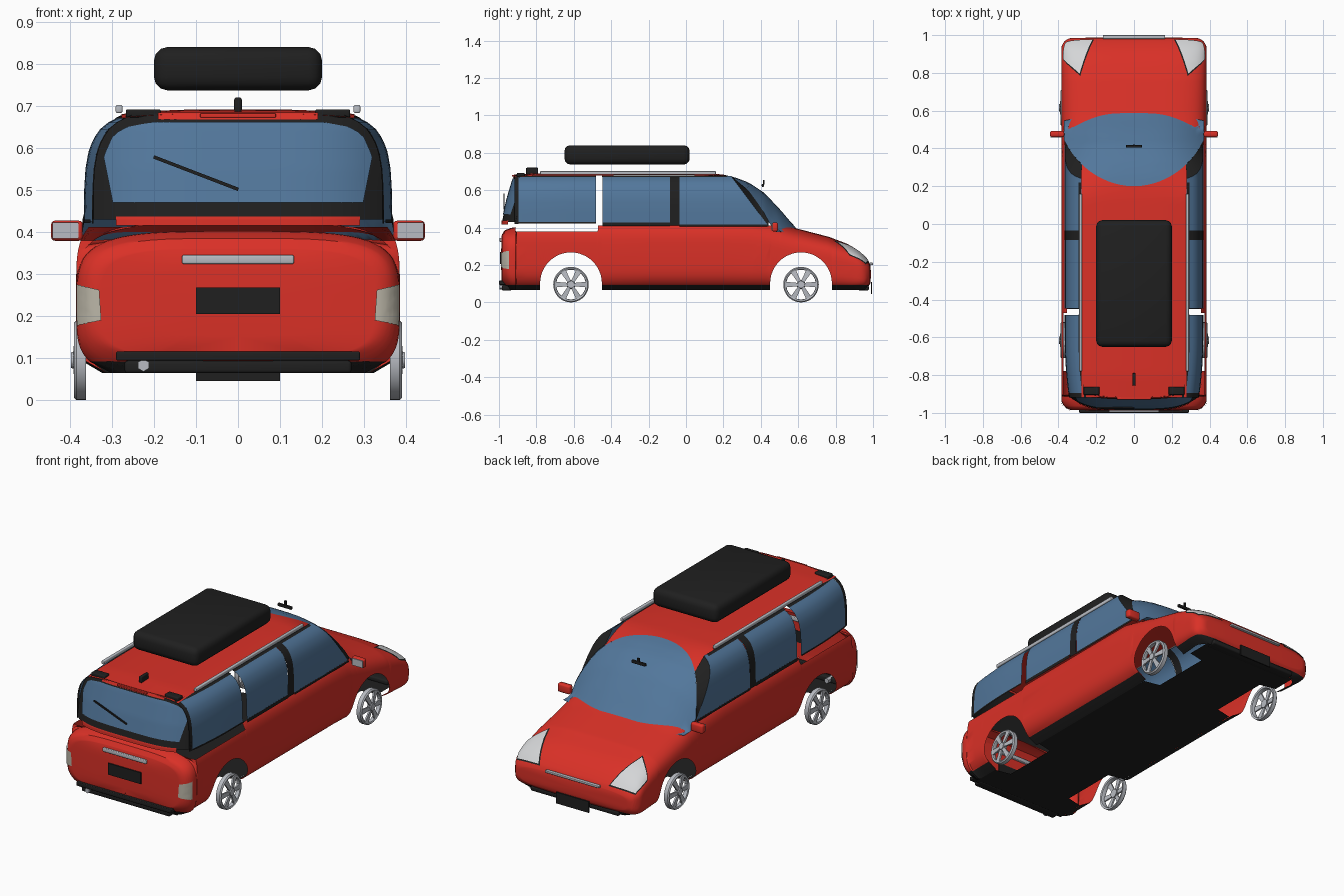
import bpy, bmesh, math
from mathutils import Vector, Matrix
from mathutils.bvhtree import BVHTree

if "Cube" in bpy.data.objects:
    bpy.data.objects.remove(bpy.data.objects["Cube"])


def material(name, r, g, b):
    m = bpy.data.materials.new(name)
    m.diffuse_color = (r, g, b, 1)
    m.use_nodes = True
    m.node_tree.nodes["Principled BSDF"].inputs["Base Color"].default_value = m.diffuse_color
    return m


RED = material("red paint", .70, .03, .02)
BLUE = material("blue glass", .085, .185, .33)
BLACK = material("black trim", .014, .014, .014)
SILVER = material("silver metal", .48, .50, .54)
LAMP = material("clear lamp", .66, .67, .68)
CREAM = material("cream lamp", .50, .47, .39)


def finish(name, bm, mats, outward=True, angle=35):
    bmesh.ops.remove_doubles(bm, verts=bm.verts, dist=1e-5)
    bmesh.ops.recalc_face_normals(bm, faces=bm.faces)
    c = Vector((0, 0, .33))
    if outward and sum((f.calc_center_median() - c).dot(f.normal) * f.calc_area() for f in bm.faces) < 0:
        bmesh.ops.reverse_faces(bm, faces=bm.faces)
    me = bpy.data.meshes.new(name)
    bm.to_mesh(me)
    bm.free()
    ob = bpy.data.objects.new(name, me)
    bpy.context.collection.objects.link(ob)
    for m in mats:
        me.materials.append(m)
    bpy.ops.object.select_all(action='DESELECT')
    ob.select_set(True)
    bpy.context.view_layer.objects.active = ob
    bpy.ops.object.shade_smooth_by_angle(angle=math.radians(angle))
    return ob


def add_grid(bm, pts):
    vs = [[bm.verts.new(p) for p in row] for row in pts]
    for a, b in zip(vs, vs[1:]):
        for i in range(len(a) - 1):
            bm.faces.new((a[i], a[i + 1], b[i + 1], b[i]))


def surf(name, fn, nu, nv, mat):
    bm = bmesh.new()
    add_grid(bm, [[fn(i / nu, j / nv) for j in range(nv + 1)] for i in range(nu + 1)])
    return finish(name, bm, [mat])


def box(name, lo, hi, mat, bevel=0, rot=None):
    bm = bmesh.new()
    lo, hi = Vector(lo), Vector(hi)
    bmesh.ops.create_cube(bm, size=1)
    bmesh.ops.scale(bm, vec=hi - lo, verts=bm.verts)
    if bevel:
        bmesh.ops.bevel(bm, geom=bm.edges[:], offset=bevel, segments=3, profile=.5, affect='EDGES')
    if rot:
        bmesh.ops.rotate(bm, matrix=rot, verts=bm.verts)
    bmesh.ops.translate(bm, vec=(lo + hi) / 2, verts=bm.verts)
    return finish(name, bm, [mat], False)


def interp(tab, x):
    if x <= tab[0][0]:
        return tab[0][1]
    for (a, p), (b, q) in zip(tab, tab[1:]):
        if x <= b:
            return p + (q - p) * (x - a) / (b - a)
    return tab[-1][1]


# ---- lower body: superelliptic sections, wheel arches cut by starting higher
END, ARCH_Y, ARCH_Z, ARCH_R = .985, .615, .102, .165
TOP = [(-.985, .36), (-.97, .385), (-.93, .40), (-.912, .402), (-.905, .47), (.35, .47), (.5, .425),
       (.58, .398), (.765, .35), (.87, .31), (.92, .278), (.95, .25), (.975, .222), (.985, .20)]
BOT = [(-.985, .10), (-.96, .07), (-.93, .045), (.9, .045), (.96, .06), (.985, .10)]
ROWS = 24


def section(y, k, s):
    d, r = min(END - abs(y), .06), .06
    w = .385 - (r - math.sqrt(max(0, r * r - (r - d) ** 2)))
    zt, zb = interp(TOP, y), interp(BOT, y)
    zm, hh = (zt + zb) / 2, (zt - zb) / 2

    def ang(z):
        v = max(-1, min(1, (z - zm) / hh))
        return math.asin(math.copysign(v * v, v))
    dy = abs(abs(y) - ARCH_Y)
    z0 = max(.065, zb)
    if dy < ARCH_R:
        z0 = max(z0, ARCH_Z + math.sqrt(ARCH_R ** 2 - dy * dy))
    t0, t1 = ang(z0), ang(max(z0 + .004, .092))
    if y < -.91 or y > .502:
        t2 = math.pi / 2
    else:
        t2 = ang(.38 if y < -.472 else .412)
    out = []
    for t in [t0] + [t1 + (t2 - t1) * i / ROWS for i in range(ROWS + 1)]:
        x = w * max(0, math.cos(t)) ** .5
        z = zm + hh * math.copysign(abs(math.sin(t)) ** .5, t)
        yy = y + math.copysign((1 - k) * .005, y)
        out.append((s * x * k, yy, zm + (z - zm) * k))
    return out


ys = {-.912, -.905, -.475, -.47, .5, .505, -.2, 0, .2, .35, .42, .8, .83, .86, .89, -.8, -.85}
for e in range(10):
    ys |= {s * (END - .075 * (e / 9) ** 2) for s in (-1, 1)}
for c in (-ARCH_Y, ARCH_Y):
    ys |= {c + ARCH_R * math.cos(math.pi * i / 24) * .9995 for i in range(25)}
    ys |= {c - ARCH_R * 1.002, c + ARCH_R * 1.002}
stations = [(-END, 0), (-END, .6)] + [(y, 1) for y in sorted(ys)] + [(END, .6), (END, 0)]
bm = bmesh.new()
for s in (-1, 1):
    add_grid(bm, [section(y, k, s) for y, k in stations])
for f in bm.faces:
    f.material_index = int(f.calc_center_median().z < .089)
bmesh.ops.dissolve_degenerate(bm, dist=1e-6, edges=bm.edges)
body = finish("lower_body", bm, [RED, BLACK])
bm = bmesh.new()
bm.from_mesh(body.data)
tree = BVHTree.FromBMesh(bm)
bm.free()


def floor_pan(u, v):
    y = -.95 + 1.9 * u
    w = .2 if abs(abs(y) - ARCH_Y) < ARCH_R + .01 else .292
    return ((2 * v - 1) * w, y, .066)


surf("floor_pan", floor_pan, 95, 2, BLACK)


def plate(name, quad, mat, off, grow=1):
    """Four-cornered plate snapped to the lower body."""
    q = [Vector(p) for p in quad]
    c = sum(q, Vector()) / 4
    q = [c + (p - c) * grow for p in q]

    def fn(u, v):
        p = q[0].lerp(q[1], u).lerp(q[3].lerp(q[2], u), v)
        loc, n, _, _ = tree.find_nearest(p)
        if n.dot(loc - Vector((0, loc.y * .8, .2))) < 0:
            n = -n
        return loc + n * off
    surf(name, fn, 12, 12, mat)


for s, side in ((-1, "left"), (1, "right")):
    head = [(s * .22, .975, .225), (s * .365, .965, .215), (s * .387, .88, .265), (s * .29, .80, .34)]
    plate(side + "_headlight_surround", head, BLACK, .002, 1.1)
    plate(side + "_headlight", head, LAMP, .005)
    plate(side + "_tail_light", [(s * .38, -.945, .276), (s * .33, -.985, .262),
                                 (s * .325, -.985, .19), (s * .38, -.945, .177)], CREAM, .004)

# ---- cabin surfaces
CENTRE = [(-.92, .682), (-.8, .69), (0, .692), (.14, .689), (.2, .683), (.26, .669), (.337, .64),
          (.417, .587), (.5, .50), (.585, .40)]
SIDE = [(.40, .367), (.5, .366), (.55, .363), (.59, .356), (.62, .345), (.645, .328), (.662, .307), (.678, .275)]


def top_z(x, y):
    drop = interp([(.15, .025), (.47, .13)], y)
    return max(.375, interp(CENTRE, y) - drop * (abs(x) / .36) ** 3)


def screen_edge(x):
    return .2 + 1.4 * x * x + 20 * x ** 6


def windscreen(u, v):
    x = (2 * u - 1) * .37
    y = screen_edge(x) + (.588 - .3 * x * x - screen_edge(x)) * v
    return (x, y, top_z(x, y))


def roof(u, v):
    x = (2 * u - 1) * .277
    y = -.918 + (screen_edge(x) + .918) * v
    return (x, y, top_z(x, y))


surf("windscreen", windscreen, 32, 16, BLUE)
surf("roof", roof, 24, 40, RED)


def side_x(y, z):
    return interp(SIDE, z) - .02 * (max(0, -y - .6) / .3) ** 2


def front_edge(z):
    return .455 - (z - .39) * .75


def side_panel(name, y0, y1, z0, z1, mat, s, off=0):
    def fn(u, v):
        z = z0 + (z1 - z0) * v
        end = front_edge(z) if y1 is None else y1
        y = y0 + (end - y0) * u
        return (s * (side_x(y, z) + off), y, z)
    surf(name, fn, 10, 16, mat)


for s, side in ((-1, "left_"), (1, "right_")):
    for name, y0, y1, z0, z1, mat, off in (
            ("front_window", -.035, None, .415, .676, BLUE, 0),
            ("rear_door_window", -.447, -.085, .425, .676, BLUE, 0),
            ("quarter_window", -.895, -.482, .425, .676, BLUE, 0),
            ("centre_pillar", -.085, -.035, .41, .678, BLACK, .001),
            ("rear_pillar", -.918, -.895, .42, .678, BLACK, 0),
            ("front_belt_trim", -.035, None, .405, .417, BLACK, .003),
            ("door_belt_trim", -.447, -.085, .408, .427, BLACK, .003),
            ("quarter_belt_trim", -.895, -.482, .421, .430, BLACK, .003),
            ("front_top_trim", -.45, .22, .670, .677, BLACK, .003),
            ("rear_top_trim", -.9, -.48, .670, .677, BLACK, .003)):
        side_panel(side + name, y0, y1, z0, z1, mat, s, off)

    def pillar(u, v):
        x = .275 + .095 * u
        a = Vector((x, screen_edge(x), top_z(x, screen_edge(x)) + .002))
        z = .676 - .266 * u
        y = front_edge(z)
        return (a.lerp(Vector((side_x(y, z), y, z)), v)) * Vector((1, 1, 1)).x if s > 0 else \
            Matrix.Scale(-1, 3, (1, 0, 0)) @ a.lerp(Vector((side_x(y, z), y, z)), v)
    surf(side + "windscreen_pillar", pillar, 16, 4, BLACK)

    # rails, roof corner caps, mirrors
    box(side + "roof_rail", (s * .283 - .008, -.78, .683), (s * .283 + .008, .16, .702), SILVER, .004)
    box(side + "roof_corner_cap", (s * .225 - .042, -.905, .672), (s * .225 + .042, -.862, .692), BLACK, .005)
    box(side + "mirror_housing", (s * .407 - .038, .46, .379), (s * .407 + .038, .492, .427), RED, .01)
    box(side + "mirror_glass", (s * .41 - .031, .457, .384), (s * .41 + .031, .462, .422), SILVER)

# ---- tailgate window
TAIL = [(.41, -.985), (.43, -.984), (.55, -.957), (.655, -.926), (.682, -.915)]
GLASS = [(.455, .295), (.58, .32), (.625, .30), (.648, .275), (.662, .20)]


def tail_y(x, z):
    return interp(TAIL, z) + .085 * (abs(x) / .36) ** 4


def tail_patch(name, half, z0, z1, mat, off):
    def fn(u, v):
        z = z0 + (z1 - z0) * v
        x = (2 * u - 1) * half(z)
        return (x, tail_y(x, z) - off, z)
    surf(name, fn, 28, 16, mat)


tail_patch("tailgate_frame", lambda z: side_x(-.9, z), .43, .682, BLACK, 0)
tail_patch("tailgate_glass", lambda z: interp(GLASS, z), .470, .662, BLUE, .004)
tail_patch("tailgate_red_strip", lambda z: .29, .415, .437, RED, .003)
tail_patch("tailgate_top_strip", lambda z: .19, .668, .684, RED, .004)
box("high_brake_light", (-.09, -.93, .672), (.09, -.915, .682), RED, .002)
box("rear_wiper", (-.208, -.977, .536), (.008, -.970, .544), BLACK, 0, Matrix.Rotation(math.radians(21), 3, 'Y'))

# ---- details on the tail and nose
box("tailgate_handle", (-.133, -.997, .324), (.133, -.972, .345), SILVER, .004)
box("rear_plate", (-.1, -.995, .205), (.1, -.986, .268), BLACK)
box("rear_bumper_strip", (-.29, -1, .094), (.29, -.955, .116), BLACK, .004)
box("rear_bumper_lip", (-.27, -.985, .064), (.27, -.93, .094), BLACK, .008)
box("front_plate", (-.1, .988, .046), (.1, .995, .108), BLACK)
box("front_bumper_lip", (-.27, .92, .064), (.27, .978, .09), BLACK, .008)
box("nose_strip", (-.165, .980, .200), (.165, 1, .212), SILVER, .003)
box("roof_aerial", (-.009, -.855, .685), (.009, -.79, .72), BLACK, .005)
box("inner_mirror", (-.042, .405, .618), (.042, .418, .634), BLACK, .003)
box("inner_mirror_stem", (-.006, .412, .63), (.006, .42, .655), BLACK)
box("roof_box", (-.2, -.65, .737), (.2, .02, .84), BLACK, .032)

bm = bmesh.new()
bmesh.ops.create_cone(bm, cap_ends=True, segments=6, radius1=.015, radius2=.015, depth=.09,
                      matrix=Matrix.Translation((-.225, -.953, .083)) @ Matrix.Rotation(math.pi / 2, 4, 'X'))
finish("exhaust_pipe", bm, [SILVER], False)


# ---- wheels: open rim, six tapered spokes and a hub
def wheel(name, s, y):
    bm = bmesh.new()
    prof = [(.079, .378), (.084, .364), (.095, .362), (.095, .384), (.089, .390), (.081, .387), (.079, .378)]
    add_grid(bm, [[(x, r * math.cos(a), r * math.sin(a)) for r, x in prof]
                  for a in [2 * math.pi * i / 36 for i in range(37)]])
    for i in range(6):
        rot = Matrix.Rotation(math.pi * (i / 3 + 1 / 6), 4, 'X')
        c = bmesh.ops.create_cube(bm, size=1)['verts']
        for v in c:
            outer = v.co.z > 0
            v.co = rot @ Vector(((.382 if outer else .388) + v.co.x * .009,
                                 v.co.y * (.030 if outer else .017), .083 if outer else .012))
    bmesh.ops.create_cone(bm, cap_ends=True, segments=18, radius1=.024, radius2=.019, depth=.022,
                          matrix=Matrix.Translation((.386, 0, 0)) @ Matrix.Rotation(math.pi / 2, 4, 'Y'))
    for v in bm.verts:
        v.co = (v.co.x * s, v.co.y + y, v.co.z + .095)
    finish(name, bm, [SILVER], False)


for s, side in ((-1, "left"), (1, "right")):
    wheel(side + "_rear_wheel", s, -ARCH_Y)
    wheel(side + "_front_wheel", s, ARCH_Y)
